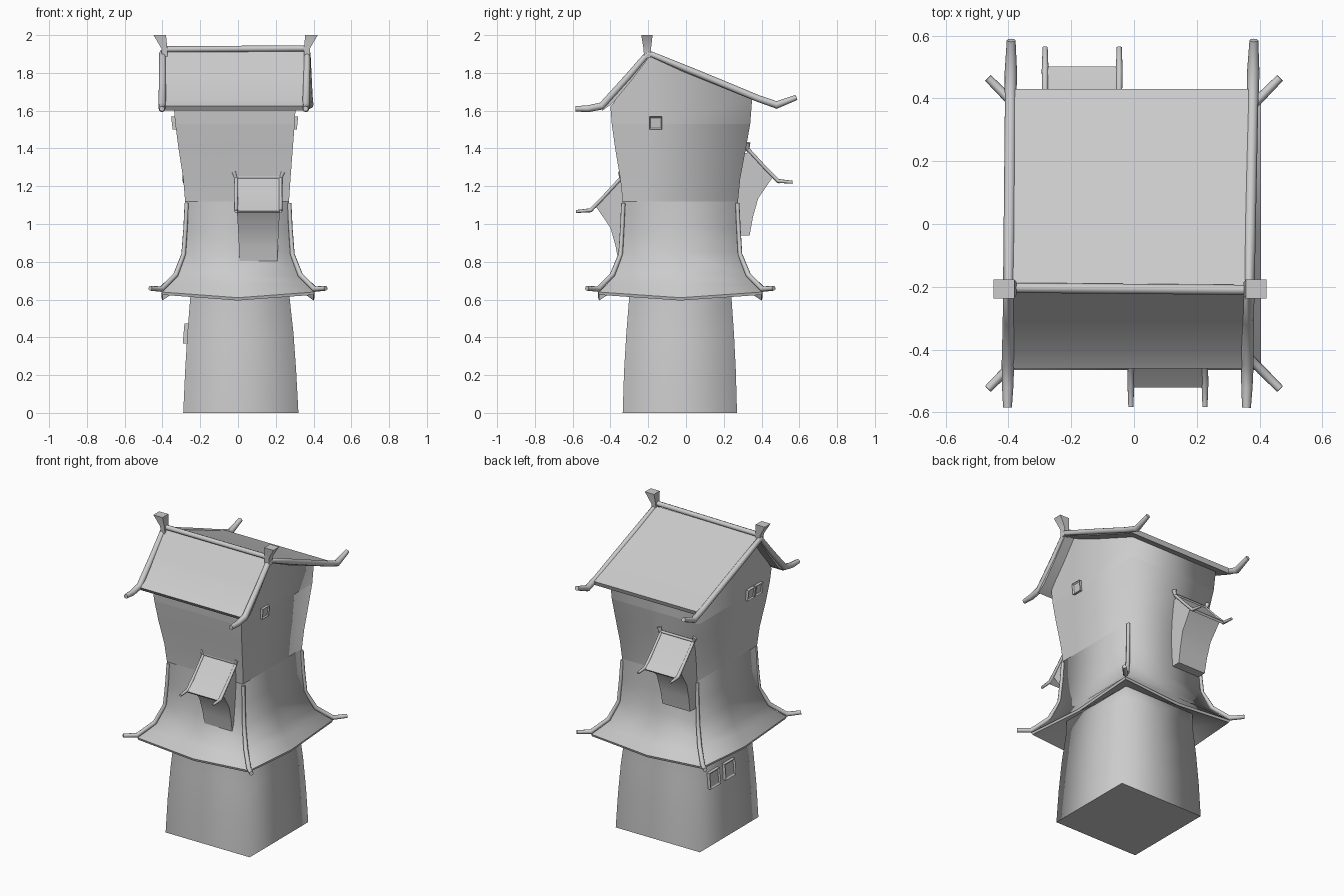
import bpy, bmesh
from mathutils import Vector

if "Cube" in bpy.data.objects:
    bpy.data.objects.remove(bpy.data.objects["Cube"])

stone = bpy.data.materials.new("plain_grey")
stone.use_nodes = True
GREY = (0.6, 0.6, 0.6, 1)
stone.diffuse_color = GREY
stone.node_tree.nodes["Principled BSDF"].inputs["Base Color"].default_value = GREY


def make(name, bm, smooth=True, sharp=None):
    """Turn a bmesh into an object; sharp(edge) marks hard edges."""
    bmesh.ops.recalc_face_normals(bm, faces=bm.faces)
    for f in bm.faces:
        f.smooth = smooth
    for e in bm.edges:
        if sharp and sharp(e):
            e.smooth = False
    me = bpy.data.meshes.new(name)
    bm.to_mesh(me)
    bm.free()
    me.materials.append(stone)
    ob = bpy.data.objects.new(name, me)
    bpy.context.collection.objects.link(ob)
    return ob


def by_angle(ob, angle=0.6):
    bpy.ops.object.select_all(action='DESELECT')
    ob.select_set(True)
    bpy.context.view_layer.objects.active = ob
    bpy.ops.object.shade_smooth_by_angle(angle=angle)


def loft(rings, mid_y=None, side_z=None, end_z=None, cap=True):
    """Stack rectangles (x0, x1, y0, y1, z) with a middle point on each side.
    On the last ring, side_z lifts the x-side middles and end_z sets (front, back)."""
    bm = bmesh.new()
    prev, first = None, None
    for i, (x0, x1, y0, y1, z) in enumerate(rings):
        xm = (x0 + x1) / 2
        ym = (y0 + y1) / 2 if mid_y is None else mid_y
        zf = zb = zm = z
        if side_z and i == len(rings) - 1:
            zm, (zf, zb) = side_z, end_z
        ring = [bm.verts.new(p) for p in (
            (x0, y0, zf), (xm, y0, zf), (x1, y0, zf), (x1, ym, zm),
            (x1, y1, zb), (xm, y1, zb), (x0, y1, zb), (x0, ym, zm))]
        if prev:
            for k in range(8):
                n = (k + 1) % 8
                bm.faces.new((prev[k], prev[n], ring[n], ring[k]))
        first = first or ring
        prev = ring
    if cap:
        bm.faces.new(first)
        bm.faces.new(prev)
    return bm


def tube(name, pts, radii):
    cu = bpy.data.curves.new(name, 'CURVE')
    cu.dimensions = '3D'
    cu.bevel_depth = 1
    cu.bevel_resolution = 2
    cu.use_fill_caps = True
    sp = cu.splines.new('POLY')
    sp.points.add(len(pts) - 1)
    for p, co, r in zip(sp.points, pts, radii):
        p.co = (*co, 1)
        p.radius = r
    cu.materials.append(stone)
    ob = bpy.data.objects.new(name, cu)
    bpy.context.collection.objects.link(ob)
    bpy.ops.object.select_all(action='DESELECT')
    ob.select_set(True)
    bpy.context.view_layer.objects.active = ob
    bpy.ops.object.convert(target='MESH')
    by_angle(bpy.context.object, 0.9)


def sheet(name, left, right, thick):
    """Thin slab between two matching edge paths."""
    bm = bmesh.new()
    a = [bm.verts.new(p) for p in left]
    b = [bm.verts.new(p) for p in right]
    for i in range(len(a) - 1):
        bm.faces.new((a[i], a[i + 1], b[i + 1], b[i]))
    ob = make(name, bm)
    if ob.data.polygons[0].normal.z < 0:
        ob.data.flip_normals()
    mod = ob.modifiers.new("thickness", 'SOLIDIFY')
    mod.thickness = thick
    mod.offset = -1
    bpy.context.view_layer.objects.active = ob
    bpy.ops.object.modifier_apply(modifier=mod.name)
    by_angle(ob)


# Lower tower
make("lower_tower", loft([
    (-.29, .32, -.335, .27, 0), (-.28, .308, -.328, .264, .22),
    (-.268, .294, -.316, .254, .42), (-.252, .272, -.30, .24, .62),
    (-.25, .27, -.30, .24, .75)]), True,
    lambda e: all(v.co.z < .01 for v in e.verts))

# Flared skirt roof, its rim dipping at the middle of each side
skirt = loft([
    (-.28, .27, -.335, .275, 1.12), (-.283, .275, -.337, .278, .98),
    (-.292, .288, -.345, .285, .85), (-.325, .325, -.38, .32, .73),
    (-.36, .36, -.42, .36, .68), (-.405, .405, -.465, .405, .64),
    (-.40, .40, -.46, .40, .625), (-.25, .26, -.30, .24, .70)], cap=False)
for v in skirt.verts:
    middle = abs(v.co.x) < .02 or abs(v.co.y + .03) < .02
    if middle and v.co.z < .65:
        v.co.z -= .03
make("skirt_roof", skirt, True,
     lambda e: all(v.co.z < .65 for v in e.verts))

# Ribs on the skirt corners
for sx in (-1, 1):
    for sy in (-1, 1):
        path = [(.272, .302, 1.11), (.278, .308, .98), (.288, .316, .84),
                (.33, .36, .73), (.405, .435, .655), (.465, .495, .66)]
        tube("skirt_rib", [(sx * x, sy * y - .03, z) for x, y, z in path],
             [.011, .011, .012, .014, .015, .013])

# Upper room with gabled sides
make("upper_room", loft([
    (-.28, .27, -.335, .275, 1.12), (-.29, .278, -.348, .287, 1.24),
    (-.315, .29, -.375, .317, 1.40), (-.332, .30, -.393, .34, 1.53),
    (-.34, .305, -.40, .35, 1.60)], -.2, 1.89, (1.62, 1.66), False), True,
    lambda e: all(v.co.y < -.3 for v in e.verts)
    and abs(e.verts[0].co.x - e.verts[1].co.x) < .05
    or all(1.52 < v.co.z < 1.54 for v in e.verts))

# Main roof slab, edge rails, ridge beam and finials
slope = [(-.46, 1.625), (-.41, 1.66), (-.31, 1.78), (-.20, 1.915),
         (.0, 1.83), (.2, 1.75), (.35, 1.69), (.43, 1.66)]
sheet("main_roof", [(-.40, y, z) for y, z in slope],
      [(.37, y, z) for y, z in slope], .03)
rail = [(-.585, 1.61), (-.52, 1.61), (-.445, 1.625), (-.31, 1.775), (-.20, 1.905),
        (.0, 1.822), (.2, 1.74), (.38, 1.665), (.48, 1.63), (.585, 1.67)]
for name, x, lean in (("left_roof_rail", .37, .012), ("right_roof_rail", -.397, .006)):
    tube(name, [(x + lean * y / .6, y, z) for y, z in rail],
         [.014, .018, .02] + [.018] * 5 + [.02, .014])
tube("ridge_beam", [(-.40, -.203, 1.925), (.38, -.21, 1.93)], [.016, .016])
for s, cx in ((-1, -.39), (1, .365)):
    top = cx + s * .024
    fin = loft([(cx - .016, cx + .016, -.222, -.188, 1.88),
                (cx - .016, cx + .016, -.225, -.185, 1.93),
                (top - .033, top + .033, -.237, -.177, 2.0)])
    by_angle(make("roof_finial", fin))


# Dormers: the back one is the front one turned round and raised
def dormer(side, place):
    bm = bmesh.new()
    profile = [(.26, .785, .10), (.355, .785, .10), (.372, .88, .103), (.40, .98, .108),
               (.475, 1.09, .115), (.35, 1.225, .115), (.26, 1.2, .115)]
    a = [bm.verts.new(place(-w, d, z)) for d, z, w in profile]
    b = [bm.verts.new(place(w, d, z)) for d, z, w in profile]
    bm.faces.new(a)
    bm.faces.new(b)
    for i in range(len(a)):
        j = (i + 1) % len(a)
        bm.faces.new((a[i], a[j], b[j], b[i]))
    by_angle(make(side + "_dormer_body", bm))
    roof = [(.34, 1.25), (.40, 1.185), (.46, 1.12), (.52, 1.07)]
    sheet(side + "_dormer_roof", [place(-.115, d, z) for d, z in roof],
          [place(.115, d, z) for d, z in roof], .015)
    for s in (-1, 1):
        x = s * .118
        tube(side + "_dormer_rail",
             [place(x, d, z) for d, z in ((.34, 1.248), (.43, 1.15), (.505, 1.073), (.582, 1.066))],
             [.009, .009, .011, .008])
        tube(side + "_dormer_finial",
             [place(x, .345, 1.24), place(x * 1.1, .345, 1.275)], [.008, .014])
    tube(side + "_dormer_ridge", [place(-.12, .343, 1.248), place(.12, .343, 1.248)], [.008, .008])


dormer("front", lambda x, d, z: Vector((.108 + x, -d, z)))
dormer("back", lambda x, d, z: Vector((-.165 - x, d - .018, z + .155)))


# Windows: tilted blocks with a recessed pane
def window(name, s, x_out, y, z, half, lean):
    bm = bmesh.new()
    bmesh.ops.create_cube(bm, size=1)
    for v in bm.verts:
        up = v.co.z * 2 * half
        v.co = (s * (x_out - .02 + v.co.x * s * .04 + up * lean), y + v.co.y * 2 * half, z + up)
    outer = max(bm.faces, key=lambda f: s * f.calc_center_median().x)
    bmesh.ops.inset_region(bm, faces=[outer], thickness=half * .28, depth=0)
    bmesh.ops.translate(bm, verts=outer.verts, vec=(-s * .008, 0, 0))
    make(name, bm, False)


for y in (.108, -.05):
    window("lower_window", -1, .288, y, .42, .052, -.08)
for y in (-.18, -.26):
    window("upper_right_window", -1, .35, y, 1.535, .035, .12)
window("upper_left_window", 1, .315, -.16, 1.535, .034, .1)
